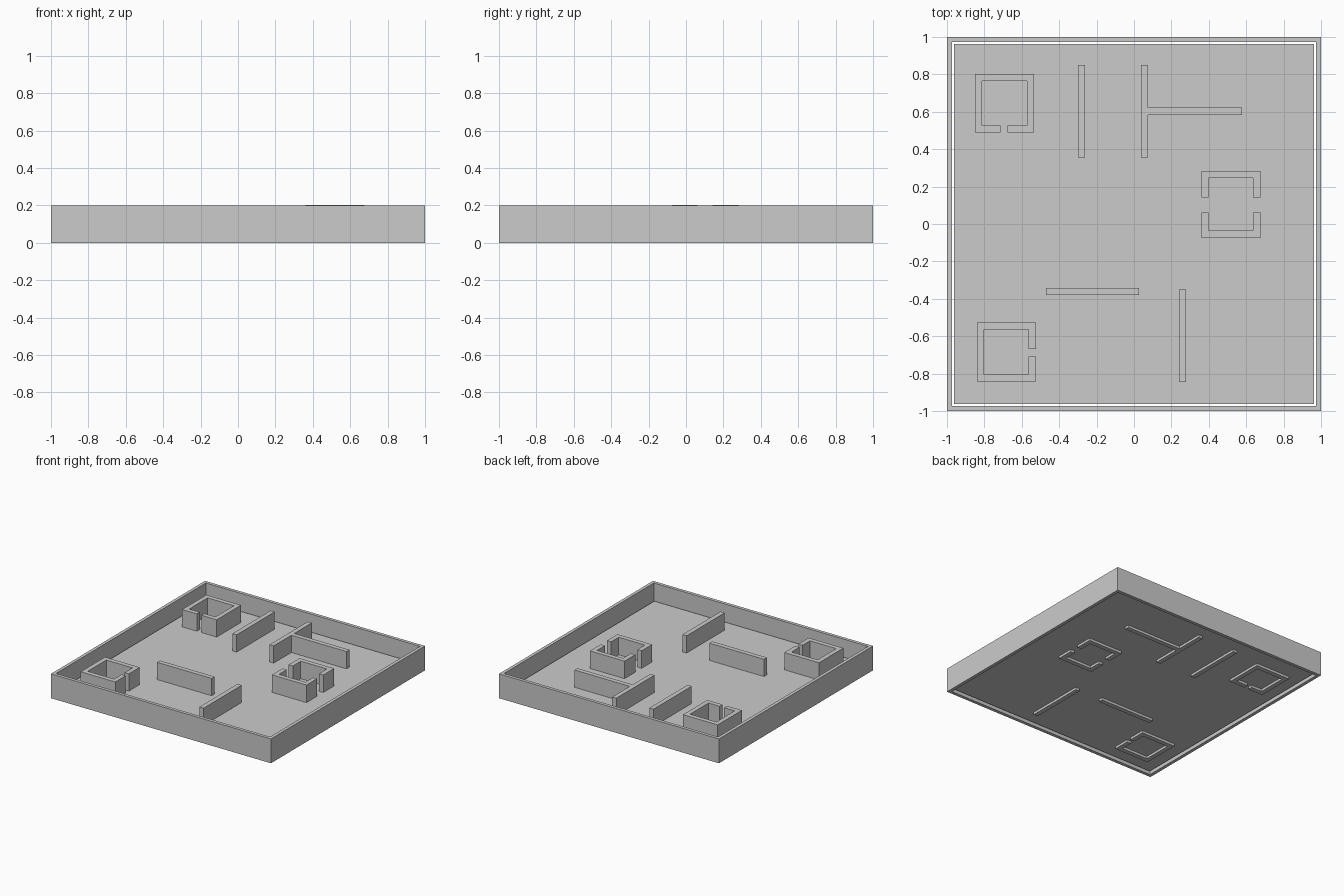
import bpy, bmesh
from mathutils import Vector

if "Cube" in bpy.data.objects:
    bpy.data.objects.remove(bpy.data.objects["Cube"])

T = 0.038   # wall thickness
H = 0.2     # wall height


def make_object(name, bm):
    bmesh.ops.recalc_face_normals(bm, faces=bm.faces)
    mesh = bpy.data.meshes.new(name)
    bm.to_mesh(mesh)
    bm.free()
    bpy.context.collection.objects.link(bpy.data.objects.new(name, mesh))


def prism(name, outline, z0=0.0, z1=H):
    """Extrude a flat outline from z0 up to z1."""
    bm = bmesh.new()
    face = bm.faces.new([bm.verts.new((x, y, z0)) for x, y in outline])
    ext = bmesh.ops.extrude_face_region(bm, geom=[face], use_keep_orig=True)
    top = [v for v in ext["geom"] if isinstance(v, bmesh.types.BMVert)]
    bmesh.ops.translate(bm, verts=top, vec=(0, 0, z1 - z0))
    make_object(name, bm)


def box(name, x0, x1, y0, y1, z0=0.0, z1=H):
    prism(name, [(x0, y0), (x1, y0), (x1, y1), (x0, y1)], z0, z1)


def wall_run(name, path, z1=H):
    """Thicken a counter-clockwise outer path inward with mitred corners."""
    pts = [Vector(p) for p in path]
    dirs = [(b - a).normalized() for a, b in zip(pts, pts[1:])]
    normals = [Vector((-d.y, d.x)) for d in dirs]
    inner = [pts[0] + normals[0] * T]
    inner += [p + (n + m) * T for p, n, m in zip(pts[1:-1], normals, normals[1:])]
    inner.append(pts[-1] + normals[-1] * T)
    prism(name, pts + inner[::-1], 0.0, z1)


# Outer rim: square ring
bm = bmesh.new()
bmesh.ops.create_cube(bm, size=1)
bmesh.ops.scale(bm, verts=bm.verts, vec=(2, 2, H))
bmesh.ops.translate(bm, verts=bm.verts, vec=(0, 0, H / 2))
caps = [f for f in bm.faces if abs(f.normal.z) > 0.5]
bmesh.ops.inset_individual(bm, faces=caps, thickness=T)
bmesh.ops.bridge_loops(bm, edges=[e for f in caps for e in f.edges])
bmesh.ops.delete(bm, geom=caps, context='FACES_ONLY')
make_object("outer_wall", bm)

# Floor slab, set slightly above the bottom of the walls
box("floor", -1 + T, 1 - T, -1 + T, 1 - T, 0.02, 0.058)

# Straight partitions
box("partition_back", -0.30, -0.262, 0.355, 0.85)
box("partition_centre", -0.47, 0.027, -0.38, -0.342)
box("partition_front", 0.24, 0.278, -0.845, -0.35)

# T-shaped partition
prism("t_partition", [(0.038, 0.355), (0.076, 0.355), (0.076, 0.584), (0.578, 0.584),
                      (0.578, 0.622), (0.076, 0.622), (0.076, 0.85), (0.038, 0.85)])

# Square rooms with one doorway
wall_run("back_room", [(-0.675, 0.488), (-0.535, 0.488), (-0.535, 0.803),
                       (-0.85, 0.803), (-0.85, 0.488), (-0.715, 0.488)])
wall_run("front_room", [(-0.525, -0.667), (-0.525, -0.527), (-0.84, -0.527),
                        (-0.84, -0.843), (-0.525, -0.843), (-0.525, -0.708)])

# Room with two opposite doorways
wall_run("side_room_back", [(0.675, 0.143), (0.675, 0.284), (0.36, 0.284), (0.36, 0.143)], 0.202)
wall_run("side_room_front", [(0.36, 0.062), (0.36, -0.074), (0.675, -0.074), (0.675, 0.062)], 0.202)
